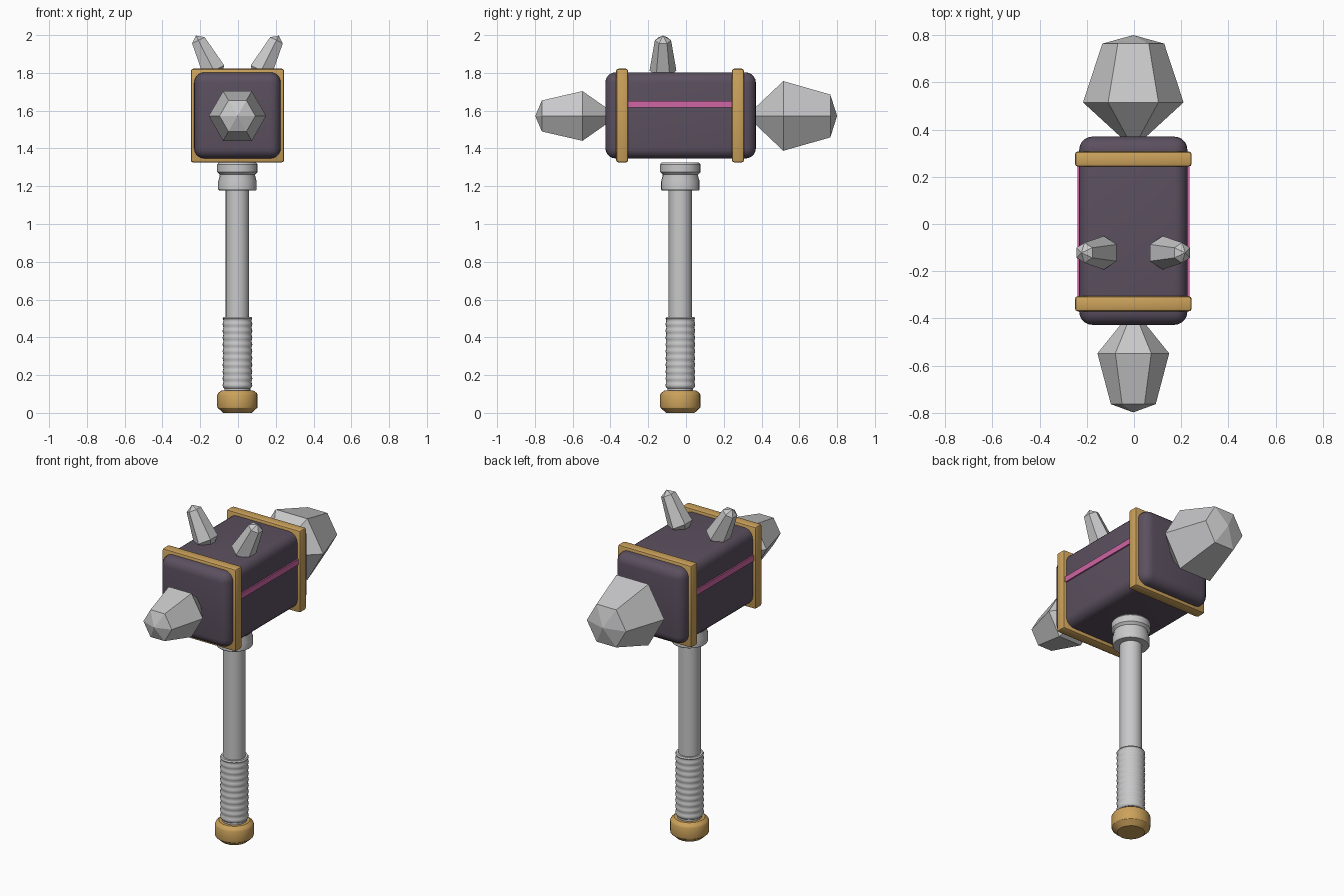
import bpy, bmesh, math
from mathutils import Matrix, Vector

if "Cube" in bpy.data.objects:
    bpy.data.objects.remove(bpy.data.objects["Cube"])

CX, CY = -0.003, -0.03   # axis of the handle and head


def material(name, rgb):
    m = bpy.data.materials.new(name)
    m.diffuse_color = (*rgb, 1)
    m.use_nodes = True
    m.node_tree.nodes["Principled BSDF"].inputs["Base Color"].default_value = m.diffuse_color
    return m


PURPLE = material("dark purple", (0.105, 0.08, 0.115))
GOLD = material("gold", (0.60, 0.36, 0.105))
STEEL = material("light grey steel", (0.58, 0.58, 0.59))
PINK = material("pink", (0.62, 0.13, 0.37))


def finish(name, bm, mat, smooth=None):
    bmesh.ops.recalc_face_normals(bm, faces=bm.faces)
    mesh = bpy.data.meshes.new(name)
    bm.to_mesh(mesh)
    bm.free()
    mesh.materials.append(mat)
    if smooth:
        for p in mesh.polygons:
            p.use_smooth = True
        mesh.set_sharp_from_angle(angle=math.radians(smooth))
    ob = bpy.data.objects.new(name, mesh)
    bpy.context.collection.objects.link(ob)
    return ob


def box(name, lo, hi, mat, bevel=0, segments=1):
    lo, hi = Vector(lo), Vector(hi)
    bm = bmesh.new()
    bmesh.ops.create_cube(bm, size=1)
    for v in bm.verts:
        v.co = (lo + hi) / 2 + v.co * (hi - lo)
    if bevel:
        bmesh.ops.bevel(bm, geom=bm.edges[:], offset=bevel, segments=segments,
                        profile=0.5, affect='EDGES')
    return finish(name, bm, mat, 40 if bevel else None)


def lathe(name, profile, sides, matrix, mat, smooth=None, turn=0.0):
    """Revolve (radius, height) points about local z; radius 0 makes a point."""
    bm = bmesh.new()
    rings = []
    for r, h in profile:
        n = 1 if r == 0 else sides
        rings.append([bm.verts.new(matrix @ Vector((
            r * math.cos(turn + math.tau * i / sides),
            r * math.sin(turn + math.tau * i / sides), h))) for i in range(n)])
    for a, b in zip(rings, rings[1:]):
        for i in range(sides):
            j = (i + 1) % sides
            quad = [a[i % len(a)], a[j % len(a)], b[j % len(b)], b[i % len(b)]]
            bm.faces.new(list(dict.fromkeys(quad)))
    return finish(name, bm, mat, smooth)


# Handle: pommel, neck, ribbed grip, shaft, collar
upright = Matrix.Translation((CX, CY, 0))
lathe("pommel", [(0, 0), (0.075, 0), (0.105, 0.027), (0.107, 0.035), (0.107, 0.095),
                 (0.102, 0.105), (0.085, 0.118), (0, 0.118)], 24, upright, GOLD, 30)
lathe("grip_neck", [(0, 0.11), (0.068, 0.11), (0.068, 0.14), (0, 0.14)],
      24, upright, STEEL, 30)
grip = [(0, 0.13), (0.07, 0.13)]
ribs = 10
for k in range(ribs * 4 + 1):
    grip.append((0.0765 + 0.0025 * math.sin(math.tau * k / 4),
                 0.137 + 0.36 * k / (ribs * 4)))
grip += [(0.079, 0.499), (0.074, 0.507), (0, 0.507)]
lathe("grip", grip, 24, upright, STEEL, 40)
lathe("shaft", [(0, 0.12), (0.062, 0.12), (0.062, 1.2), (0, 1.2)],
      24, upright, STEEL, 30)
lathe("collar", [(0, 1.178), (0.098, 1.178), (0.102, 1.184), (0.102, 1.225),
                 (0.094, 1.255), (0.094, 1.262), (0.107, 1.275), (0.107, 1.315),
                 (0.098, 1.326), (0, 1.326)], 24, upright, STEEL, 30)

# Head block with rounded edges
box("head", (CX - 0.229, -0.427, 1.347), (CX + 0.229, 0.37, 1.803), PURPLE, 0.055, 5)

# Gold bands around the head
for name, y in (("front_band", -0.338), ("back_band", 0.275)):
    box(name, (CX - 0.247, y - 0.032, 1.326), (CX + 0.247, y + 0.032, 1.822),
        GOLD, 0.012, 2)

# Pink stripes on both sides
for name, s in (("left_stripe", -1), ("right_stripe", 1)):
    x = sorted((CX + s * 0.228, CX + s * 0.237))
    box(name, (x[0], -0.32, 1.618), (x[1], 0.26, 1.652), PINK)

# Hexagonal crystal spikes at the two ends
front = Matrix.Translation((CX, 0, 1.572)) @ Matrix.Rotation(math.pi / 2, 4, 'X')
back = Matrix.Translation((CX, 0, 1.572)) @ Matrix.Rotation(-math.pi / 2, 4, 'X')
lathe("front_spike", [(0, 0.36), (0.152, 0.548), (0.095, 0.763), (0, 0.798)],
      6, front, STEEL)
lathe("back_spike", [(0, 0.32), (0.213, 0.515), (0.131, 0.764), (0, 0.80)],
      6, back, STEEL)

# Small tilted spikes on top
for name, s in (("left_top_spike", -1), ("right_top_spike", 1)):
    m = (Matrix.Translation((CX + s * 0.125, -0.122, 1.812))
         @ Matrix.Rotation(s * math.radians(27), 4, 'Y'))
    lathe(name, [(0, -0.07), (0.071, 0), (0.043, 0.18), (0, 0.208)],
          6, m, STEEL, turn=math.pi / 6)
